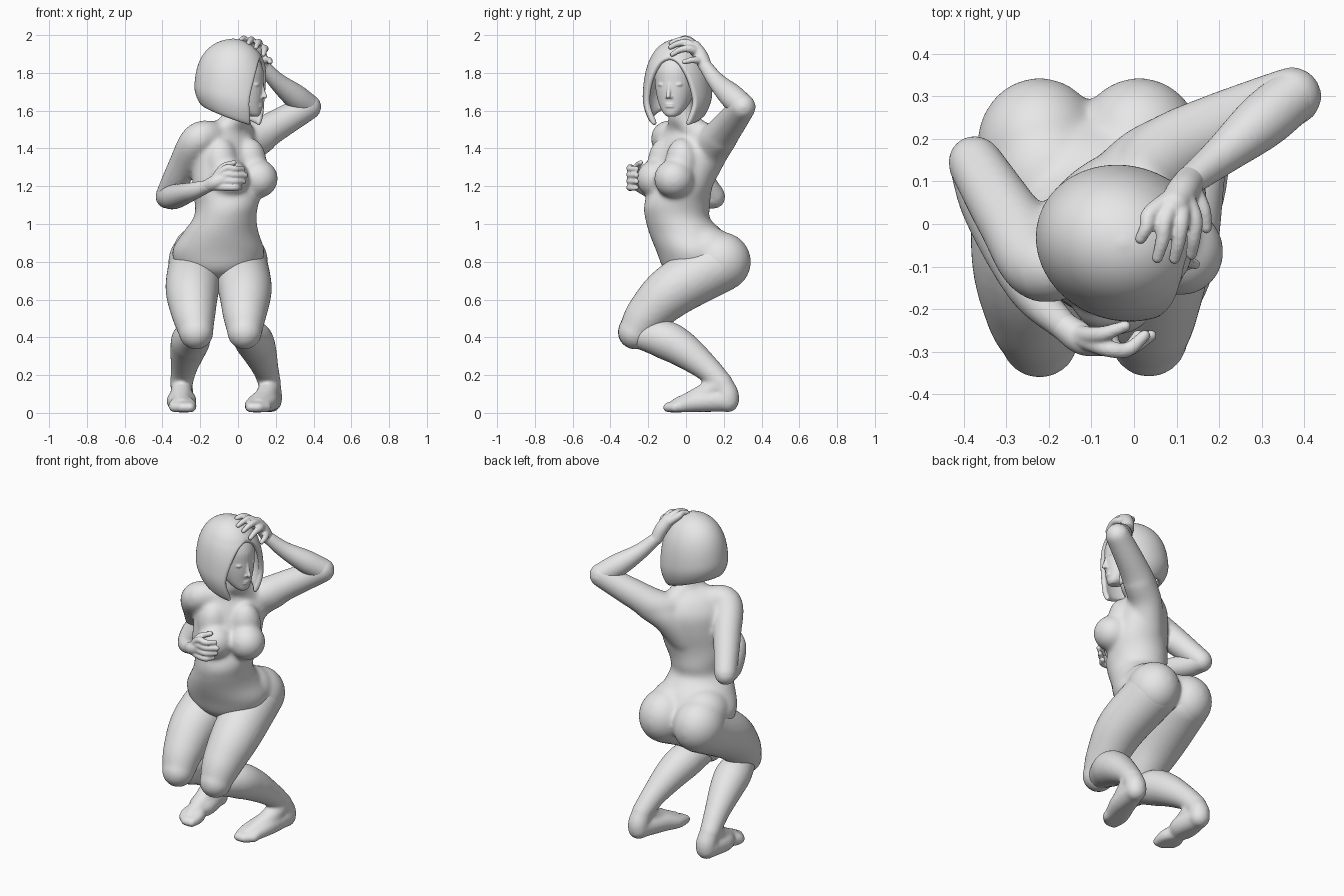
import bpy, bmesh
from math import sin, cos, pi, radians, sqrt
from mathutils import Vector, Matrix

cube = bpy.data.objects.get("Cube")
if cube:
    bpy.data.objects.remove(cube)

clay = bpy.data.materials.new("grey_clay")
clay.use_nodes = True
clay.diffuse_color = (0.8, 0.8, 0.8, 1)
clay.node_tree.nodes["Principled BSDF"].inputs["Base Color"].default_value = (0.8, 0.8, 0.8, 1)


def spline(points, steps=6):
    """Catmull-Rom through tuples of any length."""
    p = [Vector(q) for q in points]
    p = [2 * p[0] - p[1]] + p + [2 * p[-1] - p[-2]]
    out = []
    for i in range(1, len(p) - 2):
        a, b, c, d = p[i - 1:i + 3]
        for k in range(steps):
            t = k / steps
            out.append(0.5 * (2 * b + (c - a) * t + (2 * a - 5 * b + 4 * c - d) * t ** 2
                              + (3 * b - a - 3 * c + d) * t ** 3))
    return out + [p[-2]]


def loft(bm, rings):
    loops = [[bm.verts.new(co) for co in ring] for ring in rings]
    n = len(loops[0])
    for lo, hi in zip(loops, loops[1:]):
        for i in range(n):
            bm.faces.new((lo[i], lo[(i + 1) % n], hi[(i + 1) % n], hi[i]))
    bm.faces.new(loops[0][::-1])
    bm.faces.new(loops[-1])


def ball(bm, centre, size, turn=0):
    size = size if isinstance(size, tuple) else (size,) * 3
    m = Matrix.Translation(centre) @ Matrix.Rotation(radians(turn), 4, 'Z') @ Matrix.Diagonal((*size, 1))
    bmesh.ops.create_uvsphere(bm, u_segments=24, v_segments=16, radius=1, matrix=m)


def limb(bm, *points, n=20):
    """Round tube through (x, y, z, radius) points with ball ends."""
    pts = spline(points)
    centres = [Vector(q[:3]) for q in pts]
    u, rings = Vector((0.31, 0.52, 0.8)), []
    for i, c in enumerate(centres):
        t = (centres[min(i + 1, len(pts) - 1)] - centres[max(i - 1, 0)]).normalized()
        u = (u - t * u.dot(t)).normalized()
        v = t.cross(u)
        rings.append([c + pts[i][3] * (u * cos(2 * pi * k / n) + v * sin(2 * pi * k / n))
                      for k in range(n)])
    loft(bm, rings)
    for i in (0, -1):
        ball(bm, centres[i], pts[i][3])


def stack(bm, sections, n=32):
    """Upright body from (x, y, z, half width, half depth, turn) sections."""
    rings = []
    for x, y, z, a, b, turn in spline(sections):
        r = Matrix.Rotation(radians(turn), 3, 'Z')
        rings.append([Vector((x, y, z)) + r @ Vector((a * cos(2 * pi * k / n), b * sin(2 * pi * k / n), 0))
                      for k in range(n)])
    loft(bm, rings)


def finish(bm, name, voxel=None, relax=6):
    bmesh.ops.recalc_face_normals(bm, faces=bm.faces)
    for f in bm.faces:
        f.smooth = True
    me = bpy.data.meshes.new(name)
    bm.to_mesh(me)
    bm.free()
    me.materials.append(clay)
    ob = bpy.data.objects.new(name, me)
    bpy.context.collection.objects.link(ob)
    if voxel:
        rm = ob.modifiers.new("blend", 'REMESH')
        rm.mode, rm.voxel_size, rm.use_smooth_shade = 'VOXEL', voxel, True
        sm = ob.modifiers.new("relax", 'SMOOTH')
        sm.factor, sm.iterations = 0.5, relax
    return ob


# Torso, twisted from hips to shoulders, blended with the upper arms
bm = bmesh.new()
stack(bm, [(-.105, .03, .7, .06, .07, 0), (-.105, .05, .755, .2, .165, 0), (-.105, .05, .85, .245, .205, 0),
           (-.092, .005, .95, .203, .2, 0), (-.07, -.045, 1.03, .168, .172, 5), (-.06, -.047, 1.1, .167, .177, 18),
           (-.06, -.03, 1.2, .192, .16, 35), (-.06, -.005, 1.32, .2, .15, 43), (-.065, .012, 1.42, .2, .128, 45),
           (-.055, .01, 1.5, .155, .09, 45), (-.015, -.015, 1.55, .085, .075, 40), (.0, -.03, 1.68, .068, .066, 0)])
for x, y in ((.104, -.062), (-.048, -.155)):
    ball(bm, (x, y, 1.24), (.106, .11, .104), 45)
    ball(bm, (x - .037, y + .037, 1.325), (.09, .08, .13), 45)
for x in (-.222, .012):
    ball(bm, (x, .185, .8), (.148, .16, .158))
    ball(bm, (x * .85 - .015, .11, .86), (.14, .15, .13))
limb(bm, (-.0, -.015, 1.56, .06), (-.1, -.04, 1.475, .075), (-.21, -.1, 1.45, .088), (-.29, .01, 1.31, .08),
     (-.373, .143, 1.148, .066))
limb(bm, (.0, -.01, 1.55, .06), (.02, .09, 1.46, .08), (.08, .16, 1.45, .094), (.2, .225, 1.52, .084),
     (.372, .3, 1.62, .071))
limb(bm, (-.04, .06, 1.26, .1), (.03, .135, 1.39, .095), (.12, .185, 1.46, .09))
finish(bm, "torso_and_upper_arms", .009, 32)

# Forearms
bm = bmesh.new()
limb(bm, (-.375, .146, 1.143, .061), (-.335, .03, 1.145, .066), (-.25, -.15, 1.17, .05), (-.16, -.245, 1.2, .034))
finish(bm, "right_forearm", .008, 5)
bm = bmesh.new()
limb(bm, (.374, .302, 1.622, .065), (.3, .24, 1.678, .066), (.205, .16, 1.757, .047), (.13, .1, 1.84, .035))
finish(bm, "left_forearm", .008, 5)

# Legs: crouching thighs, shins and feet
legs = {"left": ((.008, .175, .785), (.037, -.06, .655), (.035, -.2, .525), (.035, -.268, .428), (.168, .19, .16), .11),
        "right": ((-.218, .175, .785), (-.242, -.06, .655), (-.235, -.2, .525), (-.222, -.27, .428), (-.3, .19, .16), -.295)}
for side, (hip, mid, low, knee, ankle, toe) in legs.items():
    bm = bmesh.new()
    limb(bm, (*hip, .15), (*mid, .142), (*low, .117), (*knee, .092), n=28)
    finish(bm, side + "_thigh", .011, 8)
    bm = bmesh.new()
    k, a = Vector(knee), Vector(ankle)
    calf = [(*(k.lerp(a, t) + Vector((0, 0, lift))), r) for t, lift, r in
            ((.02, -.01, .07), (.32, .048, .102), (.55, .055, .095), (.83, .03, .07), (1, -.005, .06))]
    limb(bm, *calf)
    # Foot: heel, sloping instep and a rounded spread of toes
    ax, ay = ankle[0], ankle[1]
    limb(bm, (ax, ay, .155, .058), (ax + .004, ay + .028, .1, .061), (ax + .004, ay + .03, .064, .061))
    limb(bm, (ax, ay - .03, .14, .055), (ax * .55 + toe * .45, .06, .078, .055), (toe, -.04, .043, .041))
    out = 1 if side == "left" else -1
    for off in (-.042, -.021, 0, .021, .04):
        limb(bm, (ax, ay + .01, .07, .064), (ax * .5 + toe * .5 + off * .5, .07, .06, .056),
             (toe + off * out * .9, -.02, .04, .038), (toe + off * out, -.095 + max(off, 0) * .9, .029, .027))
    finish(bm, side + "_shin_and_foot", .008, 18)

# Right hand resting on the chest
bm = bmesh.new()
limb(bm, (-.165, -.24, 1.2, .034), (-.12, -.27, 1.22, .038), (-.07, -.275, 1.24, .036))
for i in range(4):
    z, reach = 1.19 + .033 * i, (.01, .03, .04, .025)[i]
    limb(bm, (-.12, -.27, 1.2 + .014 * i, .023), (-.065, -.292, z + .005, .02),
         (-.015, -.295, z + .003, .0175), (reach, -.262, z + .002, .014))
limb(bm, (-.13, -.26, 1.23, .022), (-.08, -.26, 1.3, .019), (-.02, -.24, 1.325, .0135))
finish(bm, "right_hand", .0055, 4)

# Left hand draped over the top of the head
bm = bmesh.new()
limb(bm, (.132, .102, 1.835, .036), (.115, .078, 1.89, .038), (.095, .045, 1.935, .037))
for base, tip in (((.04, .025, 1.967), (.015, -.035, 1.975)), ((.075, .015, 1.968), (.055, -.08, 1.957)),
                  ((.11, .01, 1.957), (.095, -.082, 1.936)), ((.14, .015, 1.928), (.135, -.072, 1.898))):
    b, t = Vector(base), Vector(tip)
    limb(bm, (.11, .07, 1.91, .028), (*b, .021), (*(b.lerp(t, .55) + Vector((.003, 0, .01))), .0165), (*t, .013))
limb(bm, (.135, .085, 1.865, .022), (.163, .035, 1.868, .017), (.17, -.01, 1.858, .013))
finish(bm, "left_hand", .0055, 3)

# Head, turned toward the model's left
TURN = -17
face = Matrix.Translation((.014, -.055, 0)) @ Matrix.Rotation(radians(TURN), 4, 'Z')


def on_face(f, s, z):
    return face @ Vector((f, s, z))


bm = bmesh.new()
sections = []
for z, f, depth, width in ((1.57, .075, .025, .025), (1.587, .062, .048, .047), (1.63, .032, .083, .077),
                           (1.69, .01, .112, .098), (1.75, .0, .123, .108), (1.82, -.005, .125, .111),
                           (1.89, -.02, .105, .098), (1.94, -.03, .04, .04)):
    c = on_face(f, 0, z)
    sections.append((c.x, c.y, z, depth, width, TURN))
stack(bm, sections)
limb(bm, (*on_face(.116, 0, 1.745), .009), (*on_face(.126, 0, 1.7), .01), (*on_face(.136, 0, 1.676), .012))
for s in (-1, 1):
    ball(bm, on_face(.12, s * .012, 1.672), .009)
    ball(bm, on_face(.097, s * .045, 1.738), (.02, .024, .012), TURN + s * 22)
    limb(bm, (*on_face(.113, s * .022, 1.765), .008), (*on_face(.1, s * .05, 1.77), .008),
         (*on_face(.078, s * .075, 1.76), .007))
for z in (1.622, 1.634):
    ball(bm, on_face(.109, 0, z), (.013, .026, .007), TURN)
finish(bm, "head", .0045, 5)

# Bobbed hair: domed shell, tucked in at the hem, with a pointed opening for the face
bm = bmesh.new()
ROWS, COLS = 22, 48
hair = Matrix.Translation((-.025, -.045, 0)) @ Matrix.Rotation(radians(TURN), 4, 'Z')
grid = []
for r in range(ROWS):
    s = sin(r / ROWS * pi / 2)
    gap = .92 * sqrt(max(0, 1 - (s / .8) ** 2)) - .22 * max(0, 1 - 4 * s) + .004
    swell = sqrt(1 - s ** 3.5) * (1 - .22 * max(0, 1 - 3.2 * s) ** 2)
    row = []
    for c in range(COLS + 1):
        a = gap + (2 * pi - 2 * gap) * c / COLS
        low = 1.56 - .06 * cos(a)
        row.append(bm.verts.new(hair @ Vector((.21 * swell * cos(a), .184 * swell * sin(a),
                                               low + (1.98 - low) * s))))
    grid.append(row)
crown = bm.verts.new(hair @ Vector((0, 0, 1.982)))
for lo, hi in zip(grid, grid[1:]):
    for c in range(COLS):
        bm.faces.new((lo[c], lo[c + 1], hi[c + 1], hi[c]))
for c in range(COLS):
    bm.faces.new((grid[-1][c], grid[-1][c + 1], crown))
bmesh.ops.remove_doubles(bm, verts=bm.verts, dist=.0025)
ob = finish(bm, "hair")
thick = ob.modifiers.new("thickness", 'SOLIDIFY')
thick.thickness, thick.offset = .03, -1
sub = ob.modifiers.new("round", 'SUBSURF')
sub.levels = sub.render_levels = 1
